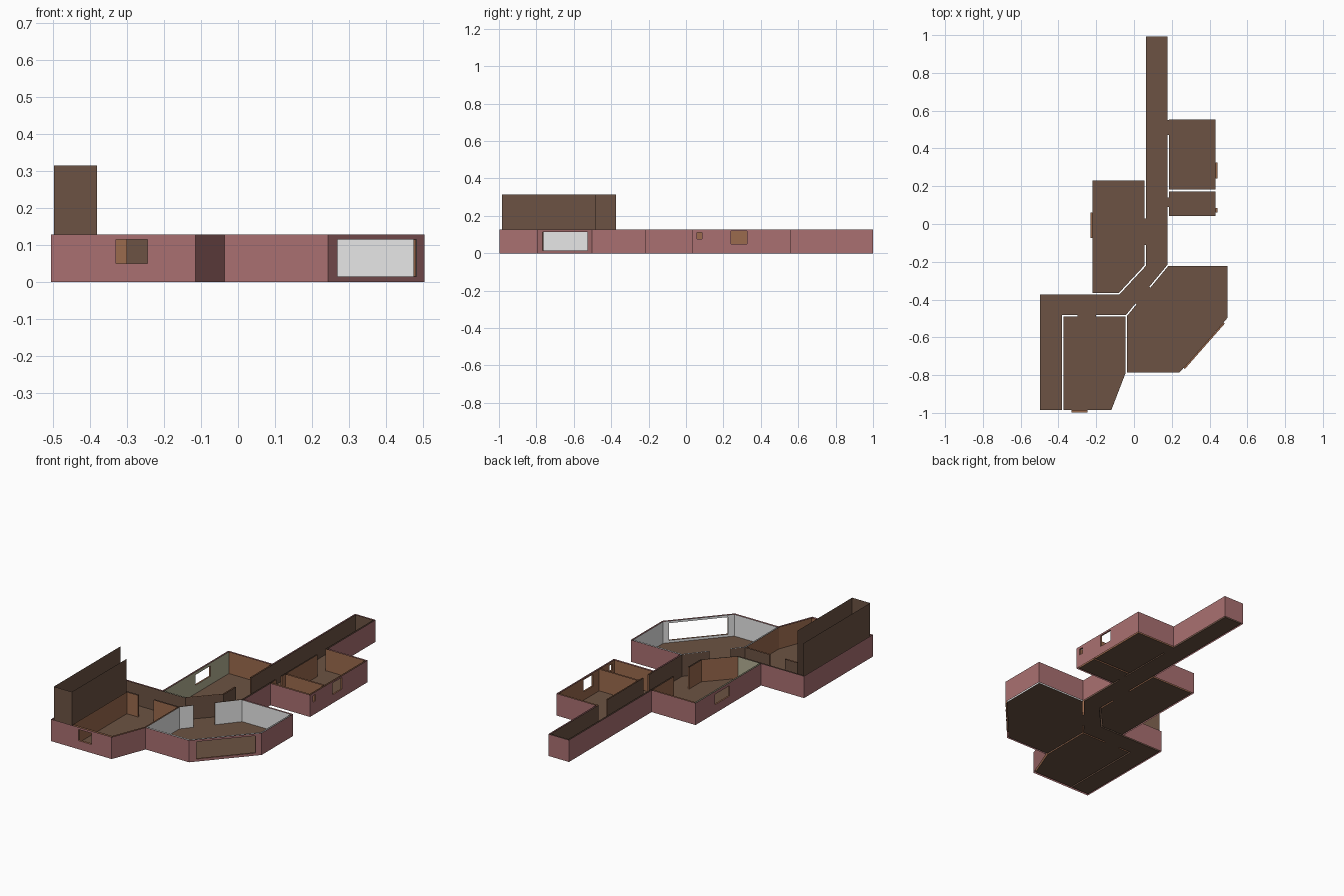
import bpy, bmesh
from mathutils import Vector

if "Cube" in bpy.data.objects:
    bpy.data.objects.remove(bpy.data.objects["Cube"])

H, TALL = 0.128, 0.315


def material(name, rgb):
    m = bpy.data.materials.new(name)
    m.diffuse_color = (*rgb, 1)
    m.use_nodes = True
    m.node_tree.nodes["Principled BSDF"].inputs["Base Color"].default_value = m.diffuse_color
    return m


MATS = {
    "brown": material("brown floor", (0.150, 0.086, 0.056)),
    "pink": material("dusty pink outside", (0.40, 0.163, 0.166)),
    "orange": material("orange brown wall", (0.33, 0.145, 0.075)),
    "white": material("white wall", (0.85, 0.85, 0.85)),
    "cream": material("cream wall", (0.46, 0.44, 0.30)),
}

# Openings: name, start, end, offset to the second wall skin, bottom, top
OPENINGS = [
    ("bottom_room_window", (-0.33, -0.985), (-0.245, -0.985), (0, -0.013), 0.05, 0.115),
    ("bay_window", (0.262, -0.762), (0.474, -0.521), (0.0068, -0.006), 0.015, 0.115),
    ("left_room_window", (-0.22, -0.075), (-0.22, 0.06), (-0.009, 0), 0.05, 0.11),
    ("right_room_window", (0.432, 0.24), (0.432, 0.325), (0.009, 0), 0.05, 0.118),
    ("small_room_window", (0.432, 0.06), (0.432, 0.085), (0.009, 0), 0.075, 0.112),
    ("bottom_room_door", (-0.30, -0.49), (-0.20, -0.49), (0, 0.008), 0, H),
    ("bay_room_door", (0.013, -0.4265), (0.087, -0.337), (-0.0062, 0.0051), 0, H),
    ("left_room_door", (0.055, -0.11), (0.055, 0.03), (0.008, 0), 0, H),
    ("right_room_door", (0.184, 0.47), (0.184, 0.551), (-0.007, 0), 0, H),
    ("small_room_door", (0.184, 0.09), (0.184, 0.14), (-0.007, 0), 0, H),
]


class Part:
    """Collects coloured faces and turns them into one object."""

    def __init__(self, name):
        self.name, self.bm, self.used = name, bmesh.new(), []

    def face(self, pts, colour):
        if colour not in self.used:
            self.used.append(colour)
        f = self.bm.faces.new([self.bm.verts.new(p) for p in pts])
        f.material_index = self.used.index(colour)

    def upright(self, a, b, z0, z1, colour):
        if z1 - z0 > 1e-4 and (b - a).length > 1e-4:
            self.face([(a.x, a.y, z0), (b.x, b.y, z0), (b.x, b.y, z1), (a.x, a.y, z1)], colour)

    def wall(self, a, b, h, colour):
        """One wall skin, with every opening that lies on it left out."""
        a, b = Vector(a), Vector(b)
        d = b - a
        cuts = []
        for _, p, q, _, z0, z1 in OPENINGS:
            ts = []
            for point in (Vector(p), Vector(q)):
                t = (point - a).dot(d) / d.length_squared
                if -0.01 < t < 1.01 and (a + d * t - point).length < 0.016:
                    ts.append(min(max(t, 0), 1))
            if len(ts) == 2:
                cuts.append((min(ts), max(ts), z0, z1))
        at = 0
        for t0, t1, z0, z1 in sorted(cuts):
            self.upright(a + d * at, a + d * t0, 0, h, colour)
            self.upright(a + d * t0, a + d * t1, 0, z0, colour)
            self.upright(a + d * t0, a + d * t1, z1, h, colour)
            at = t1
        self.upright(a + d * at, b, 0, h, colour)

    def finish(self):
        bmesh.ops.remove_doubles(self.bm, verts=self.bm.verts, dist=1e-5)
        me = bpy.data.meshes.new(self.name)
        self.bm.to_mesh(me)
        self.bm.free()
        for c in self.used:
            me.materials.append(MATS[c])
        bpy.context.collection.objects.link(bpy.data.objects.new(self.name, me))


def room(name, outline, colour, heights={}, colours={}, floor=True):
    part = Part(name)
    if floor:
        part.face([(x, y, 0.001) for x, y in outline], "brown")
    for i, a in enumerate(outline):
        b = outline[(i + 1) % len(outline)]
        part.wall(a, b, heights.get(i, H), colours.get(i, colour))
    part.finish()


def box(x0, x1, y0, y1):
    return [(x0, y0), (x1, y0), (x1, y1), (x0, y1)]


# Outside skin of the whole building
room("outer_walls", [
    (-0.505, -0.998), (-0.115, -0.998), (-0.037, -0.797), (0.243, -0.797), (0.504, -0.502),
    (0.504, -0.213), (0.186, -0.213), (0.186, 0.033), (0.441, 0.033), (0.441, 0.562),
    (0.186, 0.562), (0.186, 1.0), (0.054, 1.0), (0.054, 0.239), (-0.229, 0.239),
    (-0.229, -0.365), (-0.505, -0.365)], "pink", floor=False)

# Bent corridor, with tall walls round its front leg
room("corridor", [
    (-0.497, -0.985), (-0.381, -0.985), (-0.381, -0.482), (-0.043, -0.482), (0.177, -0.216),
    (0.177, 0.992), (0.063, 0.992), (0.063, -0.222), (-0.077, -0.373), (-0.497, -0.373)],
    "brown", heights={0: TALL, 1: TALL, 9: TALL})

# Rooms
room("bay_room", [(-0.037, -0.787), (0.24, -0.787), (0.495, -0.497), (0.495, -0.222),
                  (0.182, -0.222), (-0.037, -0.487)], "white")
room("bottom_room", [(-0.373, -0.985), (-0.12, -0.985), (-0.045, -0.79), (-0.045, -0.49),
                     (-0.373, -0.49)], "orange")
room("left_room", [(-0.22, -0.365), (-0.08, -0.365), (0.055, -0.219), (0.055, 0.23),
                   (-0.22, 0.23)], "orange", colours={0: "cream", 4: "cream"})
room("right_room", box(0.184, 0.432, 0.182, 0.553), "orange")
room("small_room", box(0.184, 0.432, 0.043, 0.173), "orange")

# Reveals joining the two wall skins round each door and window
for name, p, q, off, z0, z1 in OPENINGS:
    part = Part(name)
    p, q, off = Vector(p), Vector(q), Vector(off)
    for e in (p, q):
        part.upright(e, e + off, z0, z1, "orange")
    ring = [p, q, q + off, p + off]
    part.face([(v.x, v.y, max(z0, 0.001)) for v in ring], "orange" if z0 else "brown")
    if z1 < H:
        part.face([(v.x, v.y, z1) for v in ring], "orange")
    part.finish()
